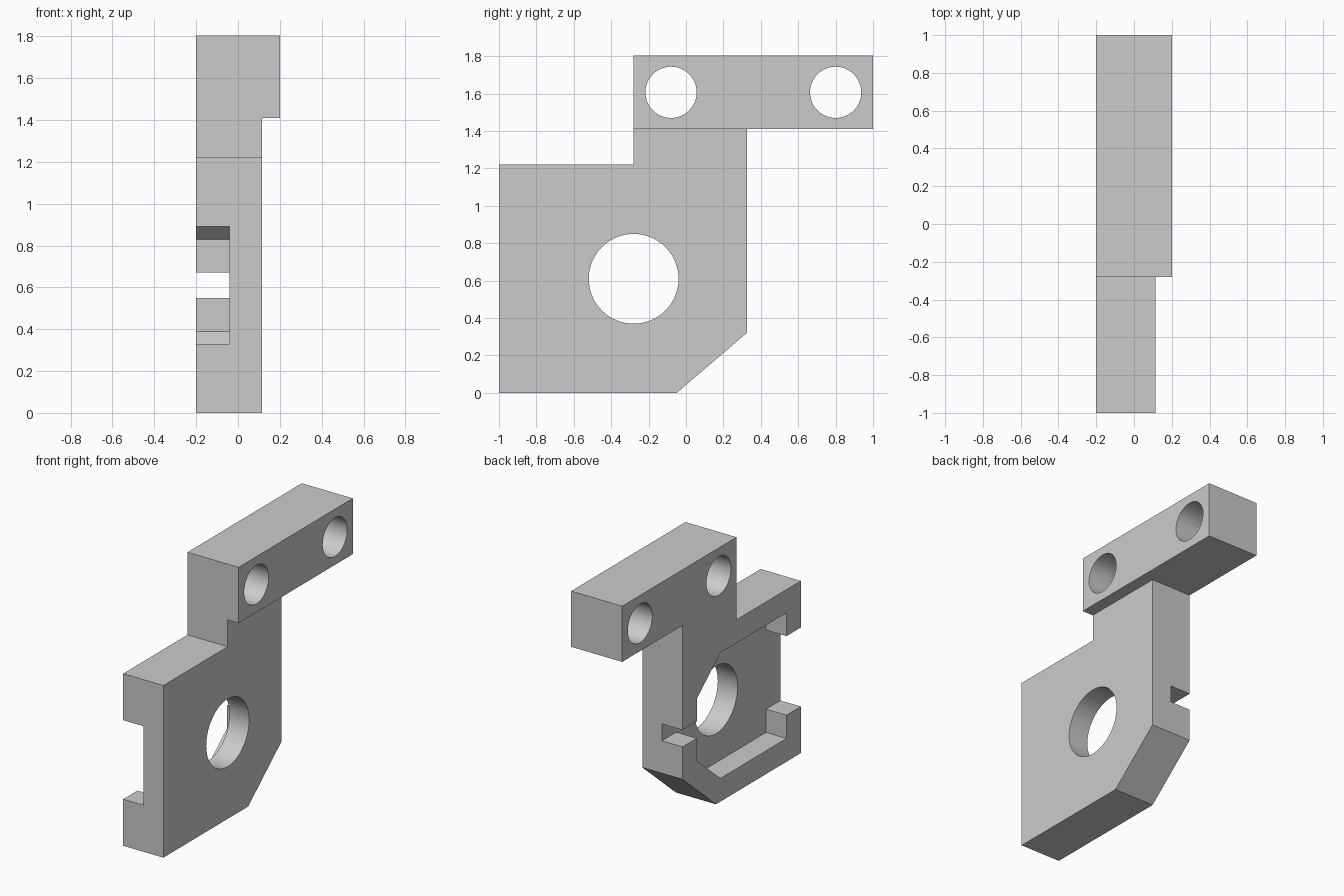
import bpy
import bmesh
import math

cube = bpy.data.objects.get("Cube")
if cube:
    bpy.data.objects.remove(cube, do_unlink=True)

grey = bpy.data.materials.new("plain grey")
grey.use_nodes = True
grey.diffuse_color = (0.6, 0.6, 0.6, 1)
grey.node_tree.nodes["Principled BSDF"].inputs["Base Color"].default_value = (0.6, 0.6, 0.6, 1)


def slab(name, profile, x0, x1):
    """Extrude a (y, z) profile along x."""
    bm = bmesh.new()
    face = bm.faces.new([bm.verts.new((x0, y, z)) for y, z in profile])
    moved = bmesh.ops.extrude_face_region(bm, geom=[face])["geom"]
    verts = [v for v in moved if isinstance(v, bmesh.types.BMVert)]
    for v in verts:
        v.co.x = x1
    bmesh.ops.recalc_face_normals(bm, faces=bm.faces)
    mesh = bpy.data.meshes.new(name)
    bm.to_mesh(mesh)
    bm.free()
    mesh.materials.append(grey)
    obj = bpy.data.objects.new(name, mesh)
    bpy.context.collection.objects.link(obj)
    return obj


def circle(y, z, r, n=64):
    return [(y + r * math.cos(math.tau * i / n), z + r * math.sin(math.tau * i / n))
            for i in range(n)]


def combine(target, tool, operation):
    """Apply a boolean, then discard the tool object."""
    tool.hide_render = True
    mod = target.modifiers.new(operation, 'BOOLEAN')
    mod.operation = operation
    mod.solver = 'EXACT'
    mod.object = tool
    bpy.ops.object.select_all(action='DESELECT')
    target.select_set(True)
    bpy.context.view_layer.objects.active = target
    bpy.ops.object.modifier_apply(modifier=mod.name)
    bpy.data.objects.remove(tool, do_unlink=True)


LEFT, PLATE, BAR = -0.2, 0.115, 0.2     # x limits
MID = 0.61                              # height of the pocket centre line

# Plate with a neck at the top and a chamfered lower back corner
bracket = slab("mounting_bracket", [
    (-1, 0), (-0.05, 0), (0.325, 0.32), (0.325, 1.41),
    (-0.28, 1.41), (-0.28, 1.22), (-1, 1.22)], LEFT, PLATE)

# Thicker bar across the top
bar = slab("top_bar", [(-0.28, 1.41), (1, 1.41), (1, 1.805), (-0.28, 1.805)], LEFT, BAR)
combine(bracket, bar, 'UNION')

# Pocket: wide front mouth, chamfered back corners, narrow back slot
half = [(-1.1, 0.28), (-0.84, 0.28), (-0.84, 0.445), (-0.1, 0.445),
        (0.165, 0.22), (0.165, 0.06), (0.45, 0.06)]
outline = [(y, MID - h) for y, h in half] + [(y, MID + h) for y, h in reversed(half)]
combine(bracket, slab("pocket_cutter", outline, LEFT - 0.1, -0.04), 'DIFFERENCE')

# Round through holes
for y, z, r in [(-0.28, MID, 0.24), (-0.08, 1.607, 0.137), (0.8, 1.607, 0.137)]:
    combine(bracket, slab("hole_cutter", circle(y, z, r), -0.5, 0.5), 'DIFFERENCE')

bpy.ops.object.shade_smooth_by_angle(angle=math.radians(30))
